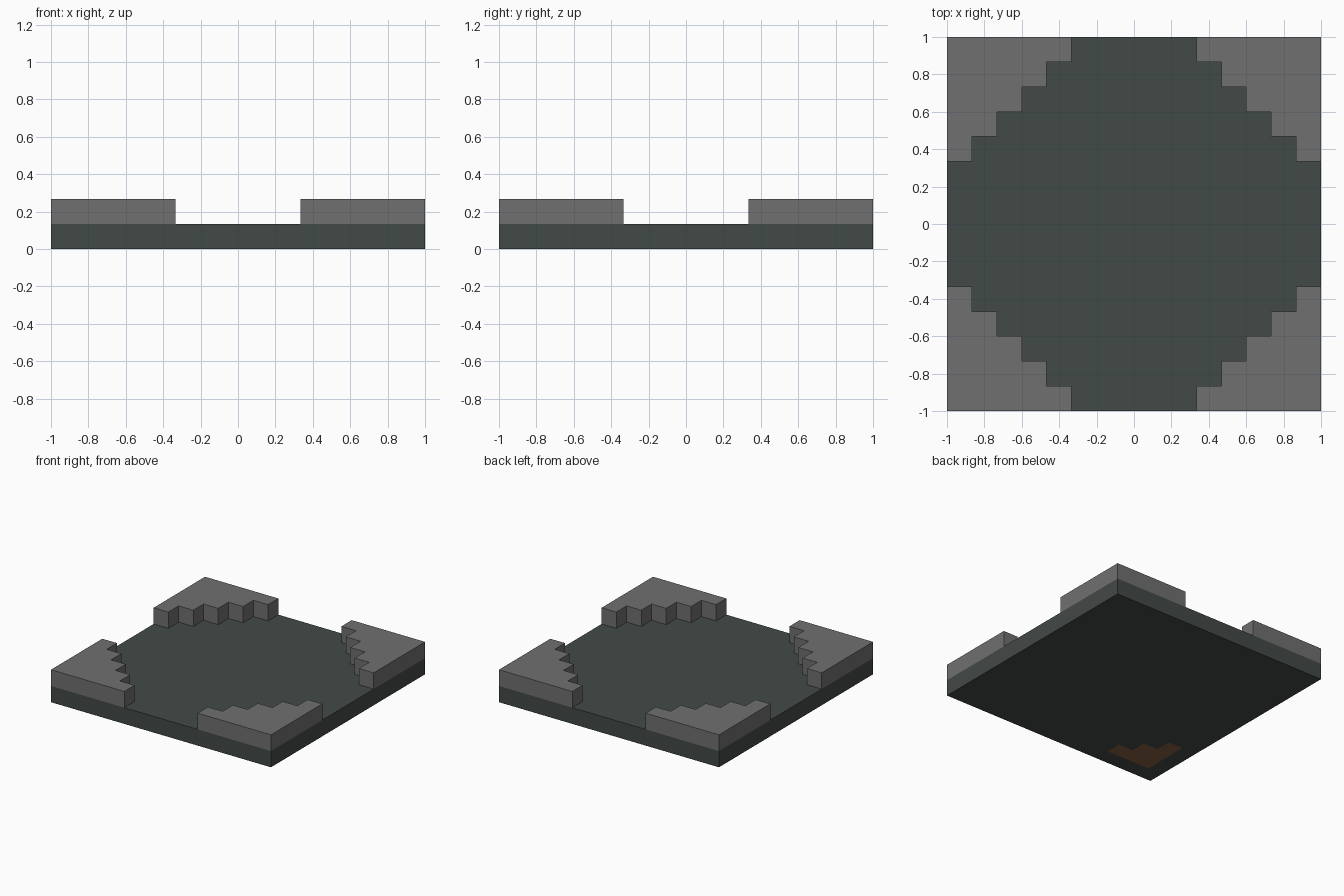
import bpy
import bmesh
from mathutils import Vector

CELLS = 15
U = 2 / CELLS          # one block edge
STEPS = 5              # stair steps in each corner

cube = bpy.data.objects.get("Cube")
if cube:
    bpy.data.objects.remove(cube, do_unlink=True)


def material(name, rgb):
    mat = bpy.data.materials.new(name)
    mat.use_nodes = True
    mat.diffuse_color = (*rgb, 1)
    bsdf = next(n for n in mat.node_tree.nodes if n.type == 'BSDF_PRINCIPLED')
    bsdf.inputs["Base Color"].default_value = (*rgb, 1)
    return mat


def finish(bm, name, mats):
    bmesh.ops.recalc_face_normals(bm, faces=bm.faces[:])
    mesh = bpy.data.meshes.new(name)
    bm.to_mesh(mesh)
    bm.free()
    for mat in mats:
        mesh.materials.append(mat)
    obj = bpy.data.objects.new(name, mesh)
    bpy.context.collection.objects.link(obj)
    return obj


def raise_faces(bm, height):
    # Extrude flat faces up into a closed solid
    out = bmesh.ops.extrude_face_region(bm, geom=bm.faces[:], use_keep_orig=True)
    verts = [g for g in out["geom"] if isinstance(g, bmesh.types.BMVert)]
    bmesh.ops.translate(bm, vec=Vector((0, 0, height)), verts=verts)


slate = material("dark slate", (0.055, 0.068, 0.064))
stone = material("grey stone", (0.162, 0.162, 0.162))
earth = material("brown earth", (0.238, 0.117, 0.056))

# Floor slab, one block thick, with a stepped earth patch underneath
bm = bmesh.new()
bmesh.ops.create_grid(bm, x_segments=CELLS, y_segments=CELLS, size=1)
raise_faces(bm, U)
for face in bm.faces:
    c = face.calc_center_median()
    col, row = int((c.x + 1) / U), int((c.y + 1) / U)
    if c.z < 0.01 and col >= 1 and row >= 1 and col + row <= 4:
        face.material_index = 1
finish(bm, "floor_slab", [slate, earth])


# Stepped corner blocks, mirrored into all four corners
def corner_block(name, sx, sy):
    outline = [(1, 1)]
    for i in range(STEPS):
        x = 1 - (STEPS - i) * U
        outline += [(x, 1 - i * U), (x, 1 - (i + 1) * U)]
    outline.append((1, 1 - STEPS * U))
    bm = bmesh.new()
    bm.faces.new([bm.verts.new((sx * x, sy * y, U)) for x, y in outline])
    raise_faces(bm, U)
    finish(bm, name, [stone])


for side, sx in (("left", 1), ("right", -1)):
    for end, sy in (("front", -1), ("back", 1)):
        corner_block(f"{end}_{side}_corner_block", sx, sy)
